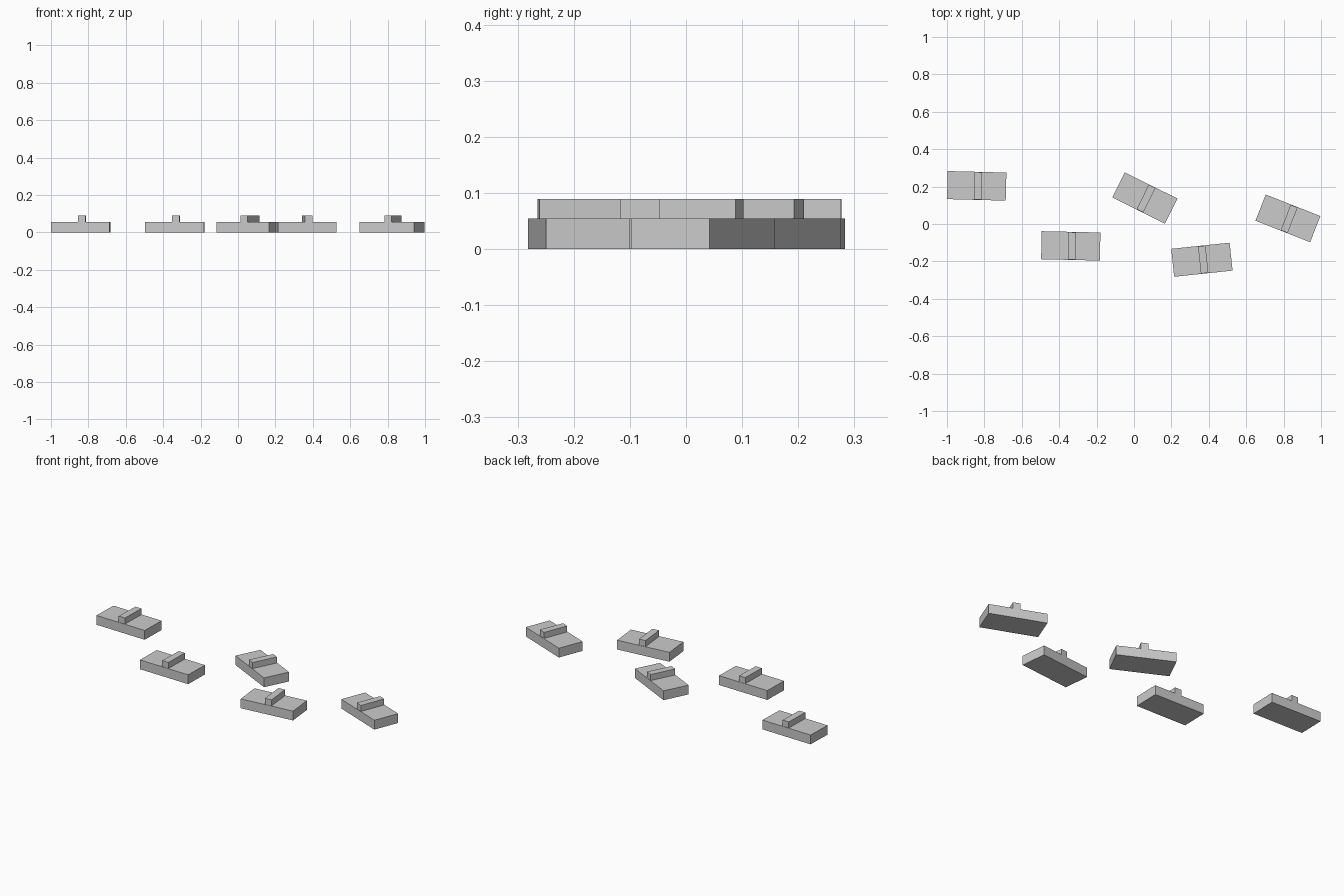
import bpy, math
from mathutils import Matrix

if "Cube" in bpy.data.objects:
    bpy.data.objects.remove(bpy.data.objects["Cube"])

L, W, H = 0.314, 0.15, 0.054      # slab size
RW, RD, RH = 0.04, 0.146, 0.035   # raised rib size
RIB_OFFSET = 0.007                # rib sits slightly off the slab centre

# x, y, rotation in degrees of each scattered piece
PIECES = [
    (-0.841, 0.204, -1.5),
    (-0.338, -0.117, -1.3),
    (0.058, 0.139, -26.5),
    (0.823, 0.030, -21.5),
    (0.363, -0.191, 6.0),
]


def box(name, frame, offset, size):
    bpy.ops.mesh.primitive_cube_add(size=1)
    ob = bpy.context.object
    ob.name = name
    ob.matrix_world = frame @ Matrix.Translation(offset) @ Matrix.Diagonal((*size, 1))
    return ob


for i, (x, y, deg) in enumerate(PIECES, 1):
    frame = Matrix.Translation((x, y, 0)) @ Matrix.Rotation(math.radians(deg), 4, 'Z')
    # flat slab on the ground
    box(f"slab_{i}", frame, (0, 0, H / 2), (L, W, H))
    # rib across the top
    box(f"rib_{i}", frame, (RIB_OFFSET, 0, H + RH / 2), (RW, RD, RH))
